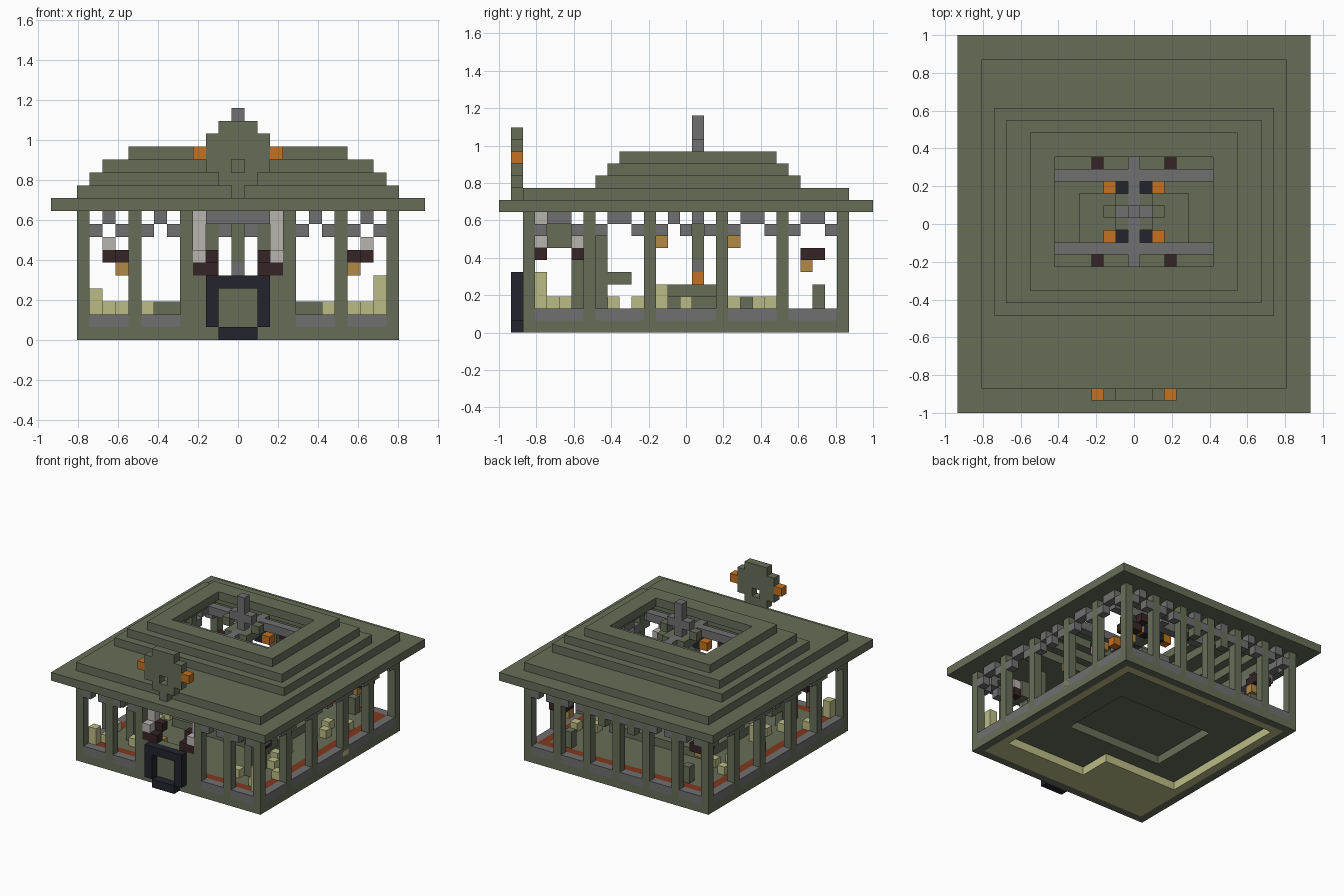
import bpy, bmesh, random
from mathutils import Matrix, Vector

if "Cube" in bpy.data.objects:
    bpy.data.objects.remove(bpy.data.objects["Cube"])
random.seed(4)
U = 2 / 31  # one block


def material(name, rgb):
    m = bpy.data.materials.new(name)
    m.use_nodes = True
    colour = (*rgb, 1)
    m.diffuse_color = colour
    m.node_tree.nodes["Principled BSDF"].inputs["Base Color"].default_value = colour
    return m


OLIVE = material("olive", (.135, .155, .097))
GREY = material("grey", (.162, .16, .165))
NAVY = material("navy", (.016, .017, .027))
ORANGE = material("orange", (.55, .165, .015))
BROWN = material("dark brown", (.037, .018, .019))
TAN = material("tan", (.445, .25, .058))
STRAW = material("straw", (.5, .5, .24))
PALE = material("pale grey", (.485, .456, .43))
RED = material("brick red", (.22, .04, .012))


def blocks(name, mat, boxes):
    """One object from boxes given as inclusive block ranges in x, y, z."""
    bm = bmesh.new()
    for b in boxes:
        lo, hi = [], []
        for r in b:
            a, c = r if isinstance(r, tuple) else (r, r)
            lo.append(a)
            hi.append(c)
        size = [(h - l + 1) * U for l, h in zip(lo, hi)]
        mid = Vector([(h + l) / 2 * U for l, h in zip(lo, hi)]) + Vector((0, 0, U / 2))
        bmesh.ops.create_cube(bm, size=1, matrix=Matrix.Translation(mid) @ Matrix.Diagonal((*size, 1)))
    me = bpy.data.meshes.new(name)
    bm.to_mesh(me)
    bm.free()
    me.materials.append(mat)
    ob = bpy.data.objects.new(name, me)
    bpy.context.collection.objects.link(ob)
    return ob


def flip(r):
    return (-r[1], -r[0]) if isinstance(r, tuple) else -r


def both(boxes):
    """Add the copy mirrored in x."""
    return boxes + [(flip(x), y, z) for x, y, z in boxes]


def ring(outer, inner, z):
    (ax, bx), (ay, by) = outer
    (cx, dx), (cy, dy) = inner
    return [((ax, bx), (ay, cy - 1), z), ((ax, bx), (dy + 1, by), z),
            ((ax, cx - 1), (cy, dy), z), ((dx + 1, bx), (cy, dy), z)]


# stepped roof, open at the ridge
eave = ring(((-14, 14), (-15, 15)), ((-11, 11), (-12, 12)), 10)
blocks("roof_eave", OLIVE, eave)
steps = [(12, -13, 13, 10, -6, 8), (11, -7, 9, 9, -5, 7), (10, -6, 8, 7, -4, 6), (8, -5, 7, 6, -3, 5)]
for i, (w, a, b, v, c, d) in enumerate(steps):
    blocks(f"roof_step_{i + 1}", OLIVE, ring(((-w, w), (a, b)), ((-v, v), (c, d)), 11 + i))

# walls: posts, sills and staggered brackets under the eave
posts, sills, brackets = [], [], []


def wall(ticks, place, full):
    for a, b in zip(ticks, ticks[1:]):
        posts.append(place(a, (0, 9)))
        lo, hi = a + 1, b - 1
        if full or lo * hi > 0:
            sills.append(place((lo, hi), 1))
            if hi - lo < 4:
                brackets.append(place((lo + 1, hi - 1), 9))
                brackets.extend(place(c, 8) for c in (lo, hi))
            else:
                brackets.extend(place(c, 8 + (c - lo) % 2) for c in range(lo, hi + 1))
    posts.append(place(ticks[-1], (0, 9)))


side_ticks = [-13, -8, -3, 3, 8, 13]
for s in (-12, 12):
    wall(side_ticks, lambda r, z: (s, r, z), True)
wall([-12, -8, -4, 4, 8, 12], lambda r, z: (r, -13, z), False)
wall([-12, -8, -4, 0, 4, 8, 12], lambda r, z: (r, 13, z), True)
blocks("wall_posts", OLIVE, posts)
blocks("window_sills", GREY, sills)
blocks("eave_brackets", GREY, brackets + [((-2, 2), -13, 9)])
blocks("wall_base", OLIVE, ring(((-12, 12), (-13, 13)), ((-11, 11), (-12, 12)), 0))
blocks("door_panel", OLIVE, [((-3, 3), -13, (0, 4))])
blocks("sill_lamp", STRAW, [(12, 3, 1)])

# round door frame with its lamps
blocks("door_frame", NAVY, both([(2, -14, (1, 4))]) + [((-1, 1), -14, 0), ((-1, 1), -14, 4)])
blocks("door_lamp_glass", PALE, both([(3, -13, 6), (3, -12, (7, 9))]))
blocks("door_lamp_bracket", BROWN, both([((2, 3), -13, 5), (2, -12, 6)]))
blocks("door_lamp_base", TAN, both([(2, -12, 4)]))

# crest standing on the front eave
blocks("crest", OLIVE, [(0, -14, 11), ((-1, 1), -14, 12), ((-2, -1), -14, 13), ((1, 2), -14, 13),
                        ((-2, 2), -14, (14, 15)), ((-1, 1), -14, 16)])
blocks("crest_lamps", ORANGE, both([(3, -14, 14)]))

# beams, finial and lights in the roof opening
blocks("roof_beams", GREY, [((-6, 6), -2, 13), ((-6, 6), 4, 13), (0, (-3, 5), 13)])
blocks("finial", GREY, [(0, 1, (14, 17)), ((-1, 1), 1, 15)])
blocks("finial_brace", OLIVE, both([(2, 1, 14), (1, (0, 2), 13)]))
blocks("beam_light_mounts", NAVY, both([(1, 3, 12), (1, -1, 12)]))
blocks("beam_lights", ORANGE, both([(2, 3, 12), (2, -1, 12)]))
blocks("beam_hooks", BROWN, both([(3, 5, 12), (3, -3, 12)]))

# hanging lantern
blocks("lantern_rod", OLIVE, [(0, 1, (6, 8))])
blocks("lantern_cap", GREY, [(0, 1, 5)])
blocks("lantern", ORANGE, [(0, 1, 4)])

# foundation, floor and hollow central platform
blocks("foundation", STRAW, ring(((-11, 11), (-12, 12)), ((-10, 10), (-9, 11)), 0) + [((-10, -1), (-9, -6), 0)])
blocks("floor", OLIVE, ring(((-10, 10), (-11, 11)), ((-6, 6), (-3, 5)), 1))
blocks("floor_border", RED, ring(((-11, 11), (-12, 12)), ((-10, 10), (-11, 11)), 1))
blocks("platform", OLIVE, [((-6, 6), (-3, 5), 2)])
blocks("table", OLIVE, [((-4, 4), (-1, 2), 3)])

# corner lamps, wall lamps and shelves
blocks("corner_lamp_base", TAN, both([(9, 10, 5)]))
blocks("corner_lamp_arm", BROWN, both([((9, 10), (10, 11), 6), (10, -9, 6)]))
blocks("corner_lamp_glass", PALE, both([(10, -9, 7)]))
blocks("wall_lamps", TAN, both([(8, -2, 7), (8, (3, 4), 7)]))
blocks("side_shelves", OLIVE, both([(8, -7, (2, 8)), (8, (-6, -5), 4), (8, -9, (2, 5)), (8, 11, (2, 3)),
                                    (8, (-11, -10), (7, 8))]))
blocks("back_brackets", OLIVE, both([(2, 13, (7, 8))]))

# straw bundles around the floor
bundles = [(11, -12, (2, 3)), (10, -11, 2), (7, -10, 2), (8, -2, (2, 3)), (8, -4, 2), (8, 6, 2), (11, -8, 2)]
bundles += [(random.choice((9, 10)), y, 2) for y in (-6, 0, 4, 7)]
blocks("straw_bundles", STRAW, both(bundles) + [(11, -12, 4)])
